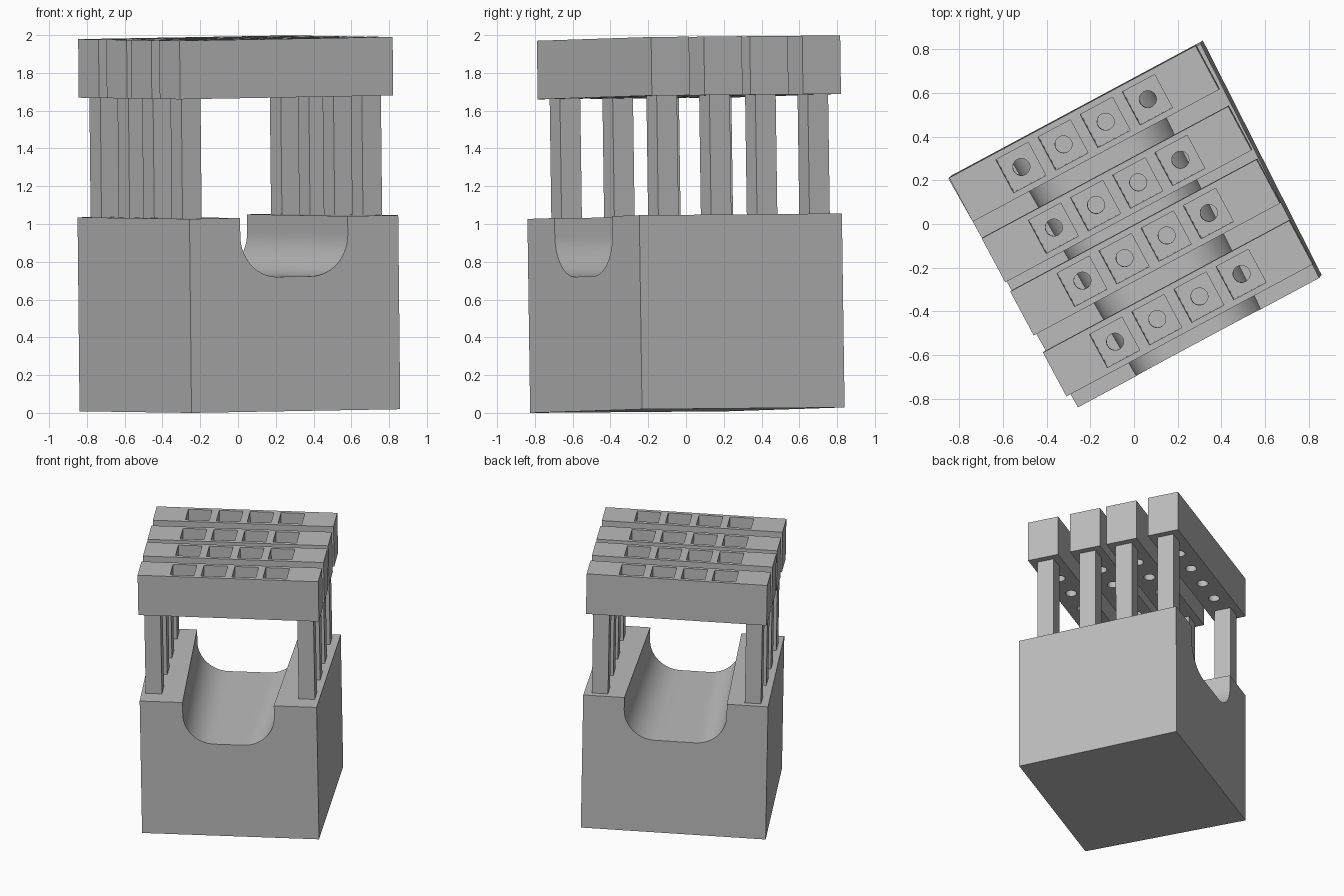
import bpy, bmesh, math
from mathutils import Matrix, Vector

cube = bpy.data.objects.get("Cube")
if cube:
    bpy.data.objects.remove(cube, do_unlink=True)

# Single stone-grey colour
GREY = (0.5, 0.5, 0.5, 1.0)
grey = bpy.data.materials.new("plain grey")
grey.use_nodes = True
grey.diffuse_color = GREY
grey.node_tree.nodes["Principled BSDF"].inputs["Base Color"].default_value = GREY

# The whole model is turned on its base and leans very slightly
lean = Vector((0, 0, 1)).rotation_difference(Vector((-0.0103, -0.014, 1))).to_matrix().to_4x4()
FRAME = Matrix.Translation((0, 0, 0.014)) @ lean @ Matrix.Rotation(math.radians(28.2), 4, 'Z')

MID = 0.02                              # shared centre line across the width
BASE_TOP = 1.027
SLAB_BOTTOM, SLAB_TOP = 1.66, 1.97
ROWS = [0.487, 0.172, -0.104, -0.421]   # slab rows, back to front
SLAB_SIZE = (1.28, 0.228, SLAB_TOP - SLAB_BOTTOM)


def add_object(name, bm, place=Matrix.Identity(4)):
    bmesh.ops.recalc_face_normals(bm, faces=bm.faces)
    mesh = bpy.data.meshes.new(name)
    bm.to_mesh(mesh)
    bm.free()
    mesh.materials.append(grey)
    obj = bpy.data.objects.new(name, mesh)
    bpy.context.collection.objects.link(obj)
    obj.matrix_world = place
    return obj


def add_box(bm, centre, size):
    bmesh.ops.create_cube(bm, size=1, matrix=Matrix.Translation(centre) @ Matrix.Diagonal((*size, 1)))


# Base block: a U-channel profile, a little wider at the back
def base_profile(half, channel, floor=0.712, radius=0.22, steps=14):
    right = [(half, 0), (half, BASE_TOP), (channel, BASE_TOP)]
    for i in range(steps + 1):
        a = math.pi / 2 * i / steps
        right.append((channel - radius * (1 - math.cos(a)), floor + radius * (1 - math.sin(a))))
    return right + [(-x, z) for x, z in reversed(right)]


bm = bmesh.new()
rings = []
for y, half, channel in [(-0.611, 0.627, 0.323), (0.591, 0.655, 0.363)]:
    rings.append([bm.verts.new((MID + x, y, z)) for x, z in base_profile(half, channel)])
    bm.faces.new(rings[-1])
front, back = rings
for i in range(len(front)):
    j = (i + 1) % len(front)
    bm.faces.new((front[i], front[j], back[j], back[i]))
base = add_object("base_block", bm, FRAME)
bpy.ops.object.select_all(action='DESELECT')
base.select_set(True)
bpy.context.view_layer.objects.active = base
bpy.ops.object.shade_smooth_by_angle()

# Slab with four square pockets, each with a round hole through its floor
CELLS = [(i - 1.5) * 0.219 for i in range(4)]
POCKET_DEPTH = 0.22
bm = bmesh.new()
add_box(bm, (0, 0, SLAB_SIZE[2] / 2), SLAB_SIZE)
slab = add_object("slab_1", bm)

bm = bmesh.new()
for x in CELLS:
    add_box(bm, (x, 0, SLAB_SIZE[2]), (0.168, 0.172, 2 * POCKET_DEPTH))
pockets = add_object("pocket_cutter", bm)

bm = bmesh.new()
for x in CELLS:
    bmesh.ops.create_cone(bm, cap_ends=True, segments=32, radius1=0.039, radius2=0.039,
                          depth=1, matrix=Matrix.Translation((x, 0, 0)))
holes = add_object("hole_cutter", bm)

for cutter in (pockets, holes):
    cutter.hide_render = True
    mod = slab.modifiers.new(cutter.name, 'BOOLEAN')
    mod.operation = 'DIFFERENCE'
    mod.solver = 'EXACT'
    mod.object = cutter
bpy.context.view_layer.update()
cut = bpy.data.meshes.new_from_object(slab.evaluated_get(bpy.context.evaluated_depsgraph_get()))
slab.modifiers.clear()
slab.data = cut
for cutter in (pockets, holes):
    bpy.data.objects.remove(cutter, do_unlink=True)

# Rows: one slab carried by a post at each end
for n, y in enumerate(ROWS, 1):
    if n > 1:
        slab = bpy.data.objects.new(f"slab_{n}", cut)
        bpy.context.collection.objects.link(slab)
    slab.matrix_world = FRAME @ Matrix.Translation((MID + 0.005, y, SLAB_BOTTOM))
    for side, name in ((1, "left"), (-1, "right")):
        bm = bmesh.new()
        add_box(bm, (MID + side * 0.542, y, (BASE_TOP + SLAB_BOTTOM) / 2),
                (0.115, 0.122, SLAB_BOTTOM - BASE_TOP + 0.01))
        add_object(f"{name}_post_{n}", bm, FRAME)
